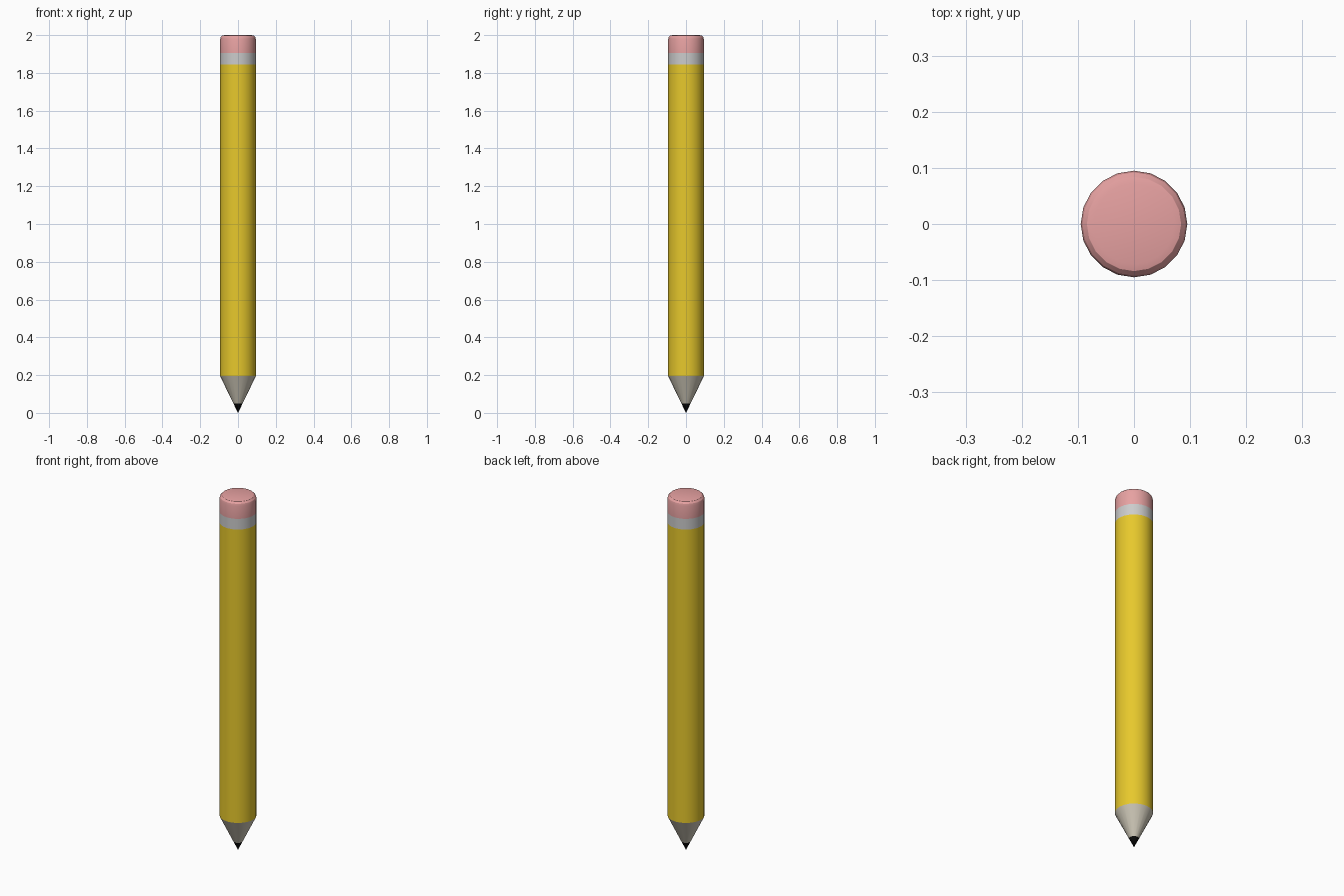
import bpy, bmesh, math

if "Cube" in bpy.data.objects:
    bpy.data.objects.remove(bpy.data.objects["Cube"])

SIDES = 20
R = 0.095


def lathe(name, profile, color):
    """Revolve (radius, z) points around z; radius 0 makes a pole."""
    bm = bmesh.new()
    rings = []
    for r, z in profile:
        n = SIDES if r > 0 else 1
        rings.append([bm.verts.new((r * math.cos(math.tau * i / SIDES),
                                    r * math.sin(math.tau * i / SIDES), z))
                      for i in range(n)])
    for low, high in zip(rings, rings[1:]):
        for i in range(SIDES):
            j = (i + 1) % SIDES
            quad = [low[i % len(low)], low[j % len(low)],
                    high[j % len(high)], high[i % len(high)]]
            bm.faces.new(list(dict.fromkeys(quad)))
    # Flat cap where the profile ends open at the very top
    if profile[-1][1] >= 2.0:
        bm.faces.new(rings[-1])
    bmesh.ops.recalc_face_normals(bm, faces=bm.faces)
    # Open bands must face away from the axis
    side = bm.faces[:][0]
    c = side.calc_center_median()
    if side.normal.x * c.x + side.normal.y * c.y < 0:
        bmesh.ops.reverse_faces(bm, faces=bm.faces)
    mesh = bpy.data.meshes.new(name)
    bm.to_mesh(mesh)
    bm.free()
    ob = bpy.data.objects.new(name, mesh)
    bpy.context.collection.objects.link(ob)
    mat = bpy.data.materials.new(name + "_colour")
    mat.diffuse_color = (*color, 1)
    mat.use_nodes = True
    mat.node_tree.nodes["Principled BSDF"].inputs["Base Color"].default_value = mat.diffuse_color
    mesh.materials.append(mat)
    bpy.ops.object.select_all(action='DESELECT')
    ob.select_set(True)
    bpy.context.view_layer.objects.active = ob
    bpy.ops.object.shade_smooth_by_angle(angle=math.radians(25))
    return ob


# Sharpened end
lathe("lead_tip", [(0, 0), (0.0245, 0.05)], (0.004, 0.004, 0.004))
lathe("bare_wood", [(0.0245, 0.05), (R, 0.195)], (0.62, 0.58, 0.48))

# Painted shaft
lathe("shaft", [(R, 0.195), (R, 1.845)], (0.8, 0.58, 0.025))

# Metal band
lathe("metal_band", [(R, 1.845), (R, 1.905)], (0.58, 0.58, 0.58))

# Rounded eraser
lathe("eraser", [(R, 1.905), (R, 1.976), (0.092, 1.988),
                 (0.084, 1.997), (0.072, 2.0)], (0.8, 0.36, 0.36))
